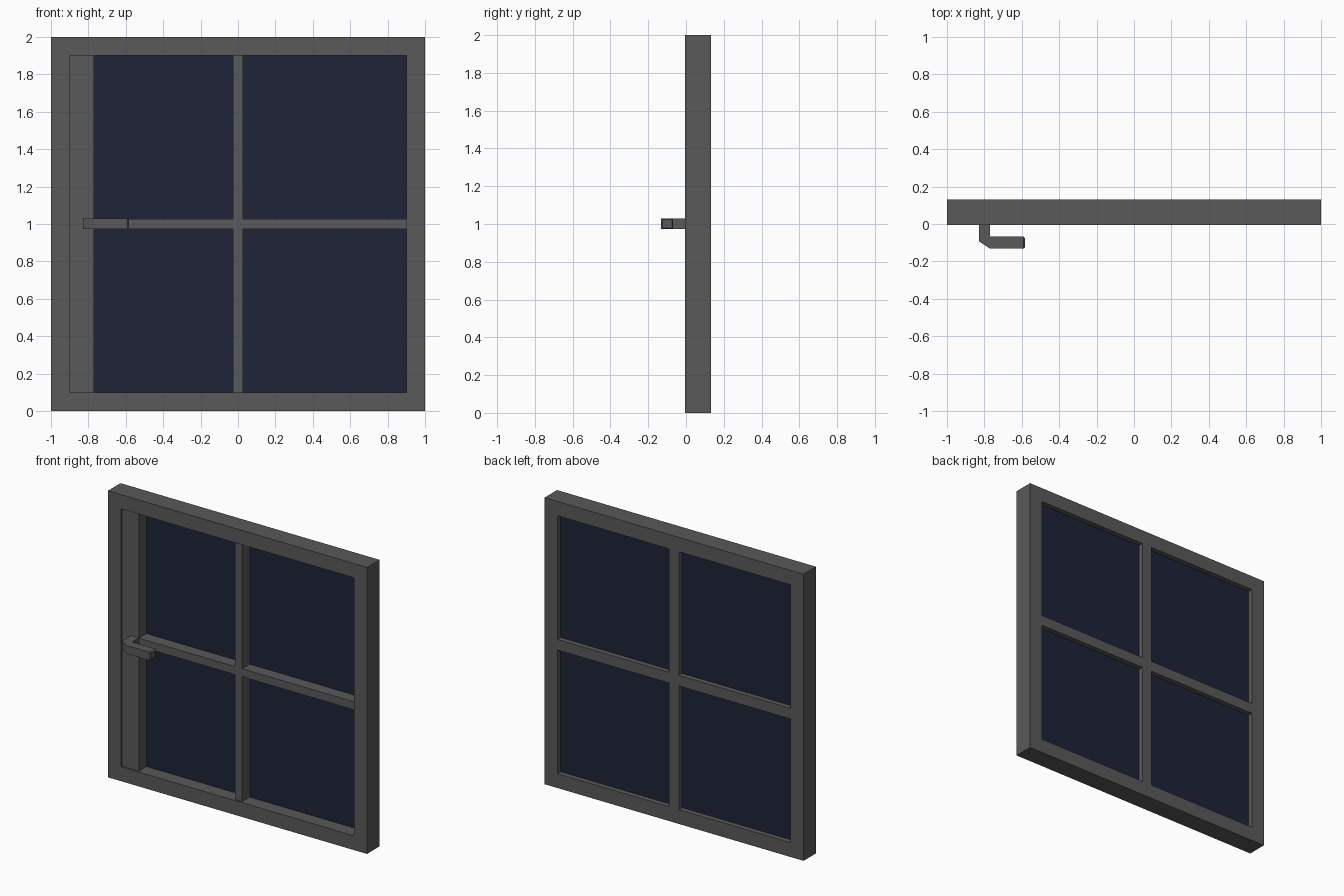
import bpy, bmesh

if "Cube" in bpy.data.objects:
    bpy.data.objects.remove(bpy.data.objects["Cube"])

FRONT, BACK = -0.006, 0.132      # outer frame depth
RECESS = 0.006                   # front face of strip and bars
GLASS_F, GLASS_B = 0.090, 0.096  # pane depth


def material(name, rgb):
    m = bpy.data.materials.new(name)
    m.diffuse_color = (*rgb, 1)
    m.use_nodes = True
    m.node_tree.nodes["Principled BSDF"].inputs["Base Color"].default_value = m.diffuse_color
    return m


FRAME = material("dark_frame", (0.1, 0.1, 0.1))
GLASS = material("dark_glass", (0.013, 0.017, 0.04))


def finish(name, bm, mat):
    bmesh.ops.recalc_face_normals(bm, faces=bm.faces)
    me = bpy.data.meshes.new(name)
    bm.to_mesh(me)
    bm.free()
    me.materials.append(mat)
    ob = bpy.data.objects.new(name, me)
    bpy.context.collection.objects.link(ob)
    return ob


def box(name, x, y, z, mat=FRAME):
    bm = bmesh.new()
    bmesh.ops.create_cube(bm, size=1)
    for v in bm.verts:
        v.co = [(r[0] + r[1]) / 2 + c * (r[1] - r[0]) for r, c in zip((x, y, z), v.co)]
    return finish(name, bm, mat)


# Outer frame: one square ring with a 0.1 border
bm = bmesh.new()
rings = []
for y, s in ((FRONT, 1), (BACK, 1), (BACK, 0.9), (FRONT, 0.9)):
    rings.append([bm.verts.new((a * s, y, 1 + b * s))
                  for a, b in ((-1, -1), (1, -1), (1, 1), (-1, 1))])
for i in range(4):
    r, q = rings[i], rings[(i + 1) % 4]
    for j in range(4):
        k = (j + 1) % 4
        bm.faces.new((r[j], r[k], q[k], q[j]))
finish("outer_frame", bm, FRAME)

# Glass pane
box("glass_pane", (-0.9, 0.9), (GLASS_F, GLASS_B), (0.1, 1.9), GLASS)

# Lock strip on the front left
box("lock_strip", (-0.9, -0.77), (RECESS, GLASS_F), (0.1, 1.9))

# Glazing bars on both sides of the pane (back ones a little wider)
for side, y0, y1, h, left in (("front", RECESS, GLASS_F, 0.028, -0.77),
                              ("back", GLASS_B, BACK, 0.037, -0.9)):
    box(side + "_upright_bar", (-h, h), (y0, y1), (0.1, 1.9))
    for tag, x0, x1 in (("left", left, -h), ("right", h, 0.9)):
        box(f"{side}_cross_bar_{tag}", (x0, x1), (y0, y1), (1 - h, 1 + h))

# Handle: bent profile extruded in z, grip end bevelled
bm = bmesh.new()
profile = [(-0.83, RECESS), (-0.83, -0.092), (-0.77, -0.132),
           (-0.583, -0.132), (-0.583, -0.068), (-0.77, -0.068), (-0.77, RECESS)]
face = bm.faces.new([bm.verts.new((x, y, 0.973)) for x, y in profile])
ext = bmesh.ops.extrude_face_region(bm, geom=[face])
bmesh.ops.translate(bm, vec=(0, 0, 0.057),
                    verts=[g for g in ext["geom"] if isinstance(g, bmesh.types.BMVert)])
tip = [e for e in bm.edges if all(v.co.x > -0.6 for v in e.verts)]
bmesh.ops.bevel(bm, geom=tip, offset=0.007, segments=1, affect='EDGES')
finish("handle", bm, FRAME)
